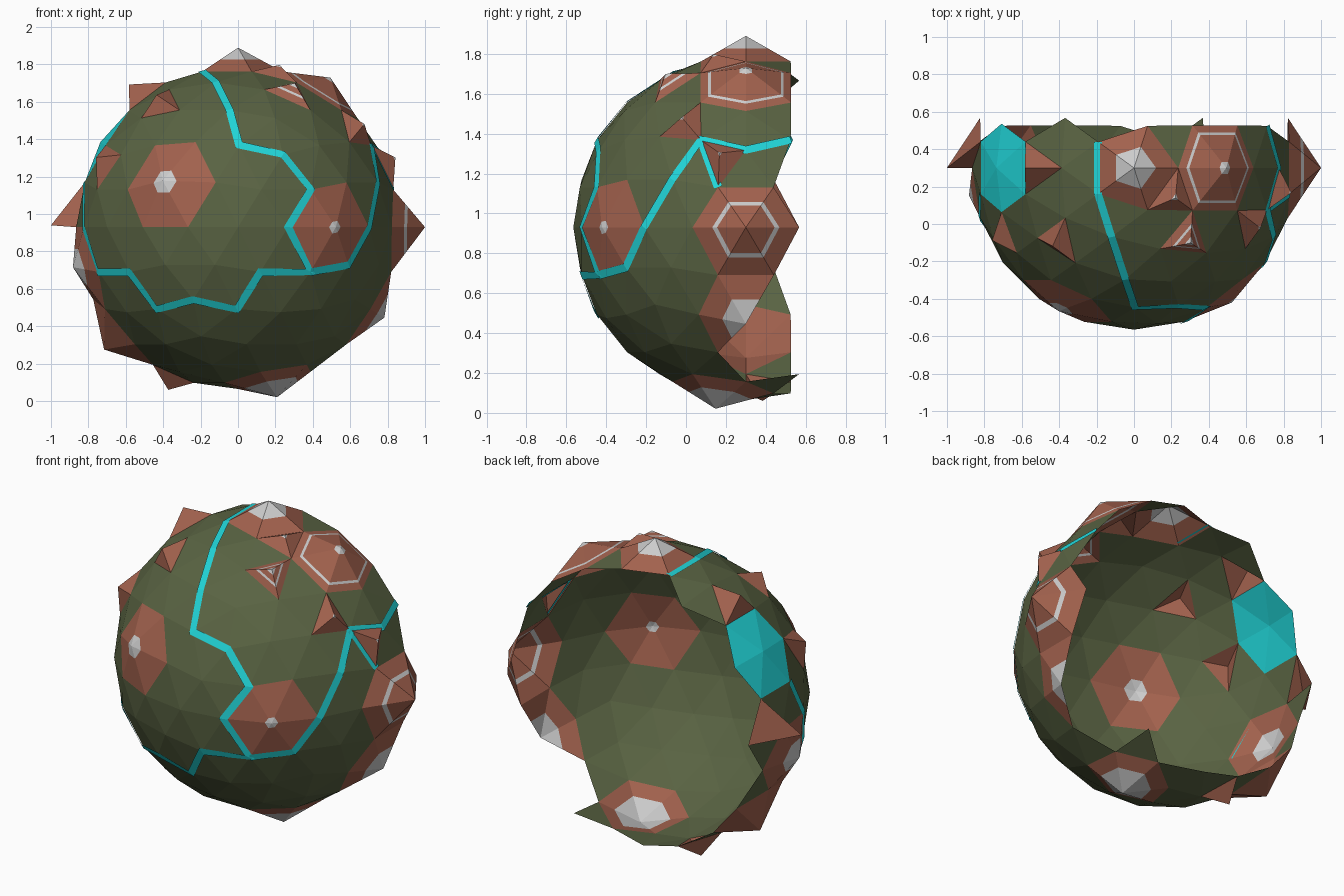
import bpy, bmesh, math
from mathutils import Vector

if "Cube" in bpy.data.objects:
    bpy.data.objects.remove(bpy.data.objects["Cube"])

R = 0.865
CENTRE = Vector((0, 0.3, 0.93))
parts = {"land": [], "mountain_rock": [], "mountain_snow": [], "water": []}
ROCK, SNOW, WATER = "mountain_rock", "mountain_snow", "water"

# Geodesic ball, built from an icosahedron split twice
bm = bmesh.new()
bmesh.ops.create_icosphere(bm, subdivisions=1, radius=R)
for _ in range(2):
    bmesh.ops.subdivide_edges(bm, edges=bm.edges[:], cuts=1, use_grid_fill=True)
    for v in bm.verts:
        v.co = v.co.normalized() * R


def near(items, p, pos):
    p = Vector(p).normalized() * R
    return min(items, key=lambda i: (pos(i) - p).length)


def vert(p):
    return near(bm.verts, p, lambda v: v.co)


def face(p):
    return near(bm.faces, p, lambda f: f.calc_center_median())


def front(x, z):
    """Point on the front of the ball seen at x, z."""
    return (x, -math.sqrt(max(0, R * R - x * x - z * z)), z)


# Rivers run along edges of the ball; remember the points before cutting
main = [vert(p).co.copy() for p in [(-.19, .14, .84), (-.19, -.14, .84), (-.12, -.37, .77),
        (-.08, -.6, .62), (0, -.75, .43), (.24, -.73, .39)]]
main += [vert(front(*p)).co.copy() for p in [(.36, .23), (.267, 0), (.38, -.22), (.13, -.22), (0, -.43),
         (-.25, -.387), (-.47, -.43), (-.59, -.22), (-.75, -.22), (-.82, 0), (-.82, .22)]]
east = [vert(front(*p)).co.copy() for p in [(.38, -.22), (.59, -.22), (.70, 0), (.75, .23)]]
east += [vert(p).co.copy() for p in [(.71, -.23, .44), (.773, 0, .387), (.71, .23, .44)]]
spur = [vert(p).co.copy() for p in [(.71, -.23, .44), (.83, -.13, .23)]]

# Open the back and break out the lower right rim
broken = [vert((.818, .273, -.506)), vert((.67, .1625, -.7236))]
cut = [v for v in bm.verts if v.co.y > 0.272 or v in broken]
bmesh.ops.delete(bm, geom=cut, context='VERTS')


def slope(a, b, apex, bands):
    """One triangular side, split into coloured bands from rim to apex."""
    t0 = 0
    for t1, kind in bands:
        lo = [a.lerp(apex, t0), b.lerp(apex, t0)]
        hi = [apex] if t1 >= 1 else [b.lerp(apex, t1), a.lerp(apex, t1)]
        parts[kind].append(lo + hi)
        t0 = t1


def mountain(p, apex_r, bands):
    c = vert(p)
    apex = c.co.normalized() * apex_r
    fs = list(c.link_faces)
    for f in fs:
        i = list(f.verts).index(c)
        slope(f.verts[(i + 1) % 3].co.copy(), f.verts[(i + 2) % 3].co.copy(), apex, bands)
    bmesh.ops.delete(bm, geom=fs, context='FACES_ONLY')


def spike(p, apex_r, bands, apex=None):
    f = face(p)
    tip = Vector(apex) if apex else f.calc_center_median().normalized() * apex_r
    co = [v.co.copy() for v in f.verts]
    for i in range(3):
        slope(co[i], co[(i + 1) % 3], tip, bands)
    bmesh.ops.delete(bm, geom=[f], context='FACES_ONLY')


def cap(t):
    return [(t, ROCK), (1, SNOW)]


plain = [(1, ROCK)]

# Broad mountains with snow caps or a pale ring
mountain((-.385, -.74, .23), .90, cap(.74))
mountain((.51, -.70, 0), .89, cap(.86))
mountain((1, 0, 0), 1.0, [(.37, ROCK), (.46, SNOW), (1, ROCK)])
mountain((0, 0, 1), .96, cap(.5))
mountain((.455, 0, .735), .94, [(.17, ROCK), (.23, SNOW), (.86, ROCK), (1, SNOW)])
mountain((.735, 0, -.455), .92, cap(.5))
mountain((.19, -.139, -.83), .945, cap(.38))
mountain((-.825, -.13, -.225), .92, cap(.55))
mountain((-.638, 0, -.583), .97, plain)

# Lake
mountain((-.735, 0, .455), R, [(1, WATER)])

# Small three-sided peaks
spike((-.42, -.38, .65), .93, plain)
spike((.26, -.37, .73), .92, [(.4, ROCK), (.52, SNOW), (.8, ROCK), (1, SNOW)])
spike((-.72, -.36, .36), .93, plain)
spike((.18, -.145, .80), .91, cap(.85))
spike((.62, -.30, .52), .93, cap(.9))
spike((.80, -.12, .35), .93, cap(.9))
spike((-.38, .03, -.80), .95, plain)
spike((-.51, 0, .67), .96, plain)
spike((-.83, .13, .08), 1, plain, apex=(-1, 0, .01))


# River ribbons with mitred joints, resting on the ball's edges
def river(path, half=0.021):
    left, right = [], []
    for i, p in enumerate(path):
        up = p.normalized()
        dirs = []
        if i > 0:
            dirs.append((p - path[i - 1]).normalized())
        if i < len(path) - 1:
            dirs.append((path[i + 1] - p).normalized())
        side = up.cross(sum(dirs, Vector())).normalized()
        k = half / max(.6, abs(side.dot(up.cross(dirs[0]).normalized())))
        left.append(p * 1.005 + side * k)
        right.append(p * 1.005 - side * k)
    for i in range(len(path) - 1):
        parts[WATER].append([left[i], right[i], right[i + 1], left[i + 1]])


for path in (main, east, spur):
    river(path)

parts["land"] = [[v.co.copy() for v in f.verts] for f in bm.faces]
bm.free()

# Turn each collected surface into an object
colours = {"land": (.10, .125, .055, 1), ROCK: (.36, .12, .075, 1), WATER: (.015, .66, .68, 1)}
for name, polys in parts.items():
    out = bmesh.new()
    for poly in polys:
        out.faces.new([out.verts.new(p + CENTRE) for p in poly])
    bmesh.ops.remove_doubles(out, verts=out.verts[:], dist=1e-4)
    me = bpy.data.meshes.new(name)
    out.to_mesh(me)
    out.free()
    ob = bpy.data.objects.new(name, me)
    bpy.context.collection.objects.link(ob)
    if name in colours:
        mat = bpy.data.materials.new(name)
        mat.diffuse_color = colours[name]
        mat.use_nodes = True
        mat.node_tree.nodes["Principled BSDF"].inputs["Base Color"].default_value = mat.diffuse_color
        me.materials.append(mat)
